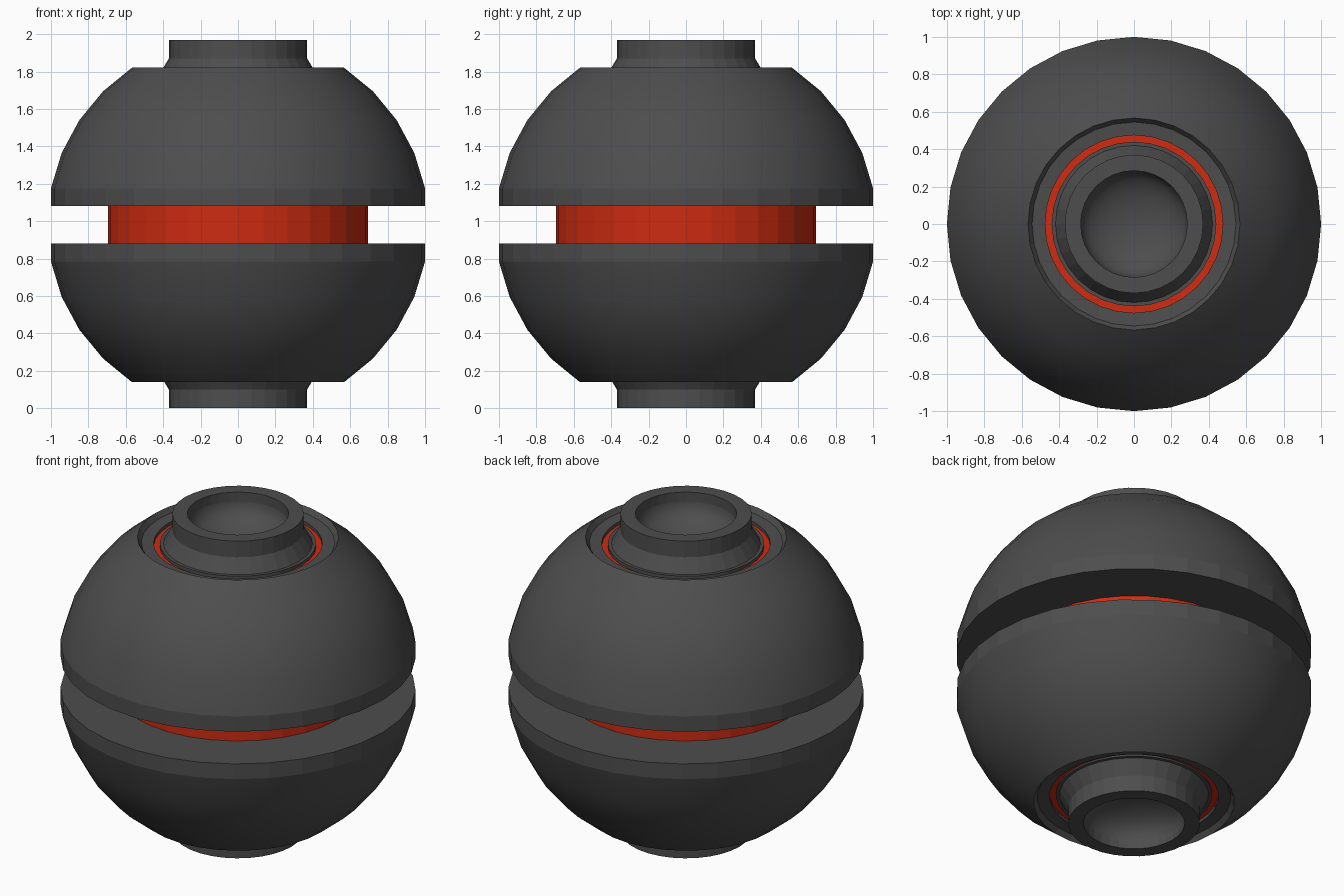
import bpy, bmesh
from math import cos, sin, pi, radians

if "Cube" in bpy.data.objects:
    bpy.data.objects.remove(bpy.data.objects["Cube"])

SEG = 32
SHELL_MID = 0.977   # mirror plane of the shells
NECK_MID = 0.985    # mirror plane of the necks


def lathe(name, profile, smooth=(), mirror_z=None, mat=None):
    """Revolve (radius, z) points; smooth = indices of profile spans to shade smooth."""
    if mirror_z is not None:
        profile = [(r, 2 * mirror_z - z) for r, z in profile]
    bm = bmesh.new()
    rings = []
    for r, z in profile:
        if r == 0:
            rings.append([bm.verts.new((0, 0, z))] * SEG)
        else:
            rings.append([bm.verts.new((r * cos(2 * pi * i / SEG), r * sin(2 * pi * i / SEG), z))
                          for i in range(SEG)])
    for k, (a, b) in enumerate(zip(rings, rings[1:])):
        for i in range(SEG):
            j = (i + 1) % SEG
            face = bm.faces.new(list(dict.fromkeys((a[i], a[j], b[j], b[i]))))
            face.smooth = k in smooth
    bmesh.ops.recalc_face_normals(bm, faces=bm.faces)
    # keep hard corners crisp
    for e in bm.edges:
        if len(e.link_faces) == 2 and e.calc_face_angle(0) > radians(30):
            e.smooth = False
    mesh = bpy.data.meshes.new(name)
    bm.to_mesh(mesh)
    bm.free()
    obj = bpy.data.objects.new(name, mesh)
    bpy.context.collection.objects.link(obj)
    if mat:
        mesh.materials.append(mat)
    return obj


def paint(name, rgb):
    m = bpy.data.materials.new(name)
    m.diffuse_color = (*rgb, 1)
    m.use_nodes = True
    m.node_tree.nodes["Principled BSDF"].inputs["Base Color"].default_value = m.diffuse_color
    return m


dark = paint("dark_grey", (0.075, 0.075, 0.075))
red = paint("red", (0.62, 0.025, 0.006))

# Half shell: flat underside, straight band, spherical dome, recessed rim step
dome = [(1.02 * cos(pi * k / 16), SHELL_MID + 1.015 * sin(pi * k / 16)) for k in range(1, 6)]
shell = [(0.66, 1.08), (1.0, 1.08)] + dome + [(0.545, 1.79), (0.475, 1.785), (0.475, 1.74)]

# Red ring lying in the groove between shell and neck
ring = [(0.475, 1.765), (0.44, 1.765)]

# Neck: flared collar with a hollow bowl
bowl = [(0.285 * cos(pi * k / 16), 1.91 - 0.15 * sin(pi * k / 16)) for k in range(8)] + [(0, 1.76)]
neck = [(0.44, 1.74), (0.44, 1.785), (0.42, 1.785), (0.37, 1.87), (0.37, 1.97), (0.285, 1.97)] + bowl

for side, s_mid, n_mid in (("upper", None, None), ("lower", SHELL_MID + 0.003, NECK_MID)):
    lathe(side + "_shell", shell, range(2, 6), s_mid, dark)
    lathe(side + "_groove_ring", ring, (), s_mid, red)
    lathe(side + "_neck", neck, range(6, 14), n_mid, dark)

# The two-sided groove rings are open strips: point them outward
for name, up in (("upper_groove_ring", 1), ("lower_groove_ring", -1)):
    me = bpy.data.objects[name].data
    if me.polygons[0].normal.z * up < 0:
        me.flip_normals()

# Red core visible through the equatorial gap
lathe("red_core", [(0, 0.86), (0.695, 0.86), (0.695, 1.1), (0, 1.1)], (), None, red)
